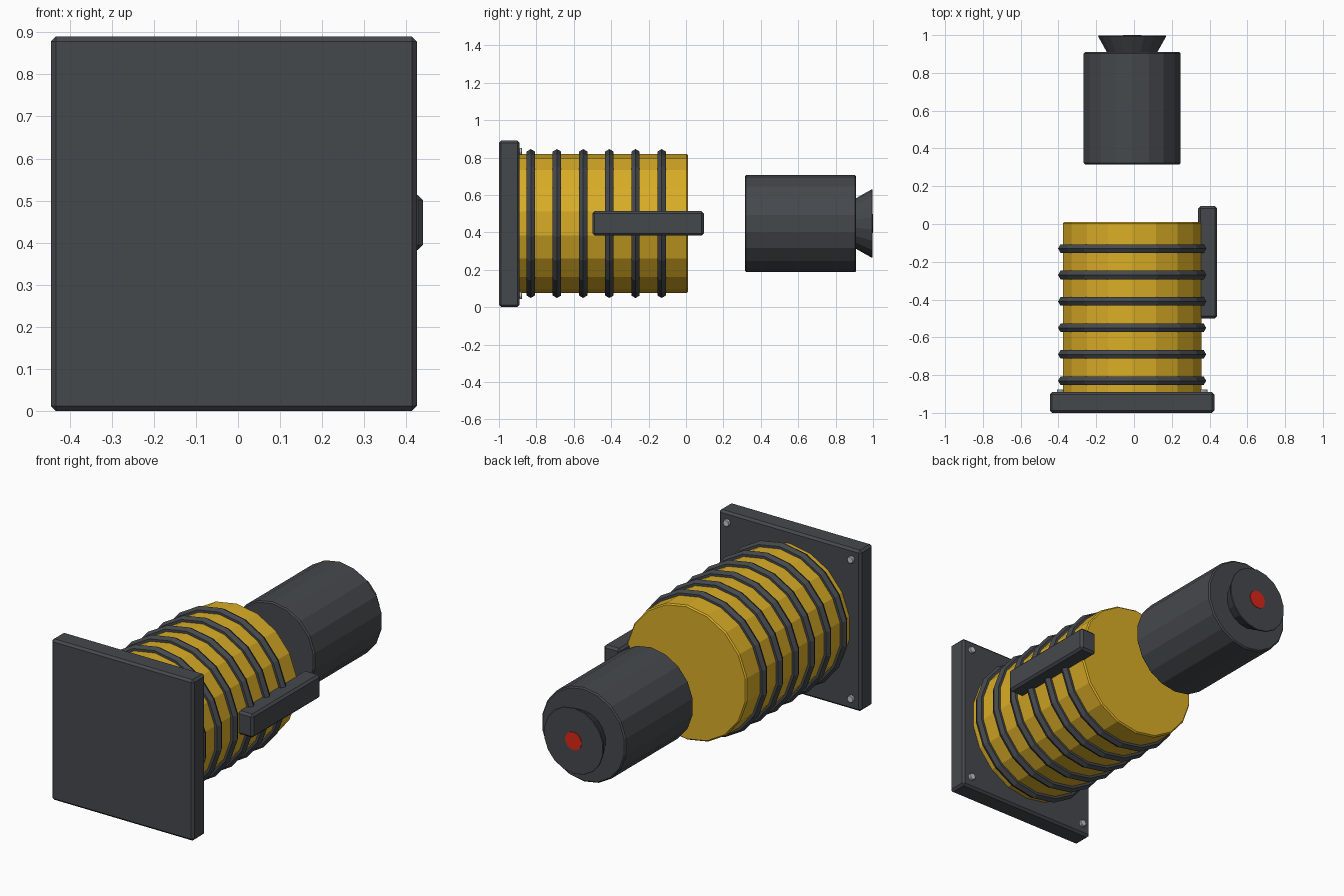
import bpy
import bmesh
from math import sin, cos, tau
from mathutils import Matrix

if "Cube" in bpy.data.objects:
    bpy.data.objects.remove(bpy.data.objects["Cube"], do_unlink=True)

CX, CZ = -0.01, 0.447   # the long axis runs along y through this point
SIDES = 18


def material(name, rgb, rough=0.6):
    mat = bpy.data.materials.new(name)
    mat.use_nodes = True
    mat.diffuse_color = (*rgb, 1)
    node = mat.node_tree.nodes["Principled BSDF"]
    node.inputs["Base Color"].default_value = (*rgb, 1)
    node.inputs["Roughness"].default_value = rough
    return mat


yellow = material("yellow paint", (0.70, 0.42, 0.02))
grey = material("dark grey", (0.06, 0.066, 0.073))
steel = material("bolt steel", (0.55, 0.57, 0.6))
red = material("red light", (0.7, 0.02, 0.01))


def finish(name, bm, mat, bevel=0):
    bmesh.ops.recalc_face_normals(bm, faces=bm.faces)
    mesh = bpy.data.meshes.new(name)
    bm.to_mesh(mesh)
    bm.free()
    mesh.materials.append(mat)
    obj = bpy.data.objects.new(name, mesh)
    bpy.context.collection.objects.link(obj)
    if bevel:
        mod = obj.modifiers.new("edge bevel", "BEVEL")
        mod.width = bevel
        mod.segments = 1
        mod.limit_method = "ANGLE"
    return obj


def lathe(name, profile, mat, x=CX, z=CZ, sides=SIDES, closed=False, bevel=0):
    """Turn (radius, y) points about the y axis; open profiles get end caps."""
    bm = bmesh.new()
    loops = [[bm.verts.new((x + r * sin(tau * i / sides), y, z + r * cos(tau * i / sides)))
              for i in range(sides)] for r, y in profile]
    pairs = list(zip(loops, loops[1:]))
    if closed:
        pairs.append((loops[-1], loops[0]))
    else:
        bm.faces.new(loops[0])
        bm.faces.new(loops[-1])
    for a, b in pairs:
        for i in range(sides):
            j = (i + 1) % sides
            bm.faces.new((a[i], a[j], b[j], b[i]))
    return finish(name, bm, mat, bevel)


def box(name, lo, hi, mat, bevel):
    bm = bmesh.new()
    size = [h - l for l, h in zip(lo, hi)]
    mid = [(h + l) / 2 for l, h in zip(lo, hi)]
    bmesh.ops.create_cube(bm, size=1, matrix=Matrix.Translation(mid) @ Matrix.Diagonal((*size, 1)))
    return finish(name, bm, mat, bevel)


# Square mounting plate and its corner bolts
box("mounting_plate", (-0.445, -1, 0), (0.425, -0.89, 0.89), grey, 0.012)
for sx, side in ((-1, "right"), (1, "left")):
    for sz, level in ((-1, "lower"), (1, "upper")):
        lathe(f"{level}_{side}_bolt", [(0.02, -0.9), (0.02, -0.876)], steel,
              x=CX + sx * 0.38, z=CZ + sz * 0.385, sides=8, bevel=0.003)

# Main drum with raised bands
lathe("drum", [(0.372, -0.9), (0.372, 0.01)], yellow, bevel=0.007)
for n in range(6):
    y = -0.83 + 0.14 * n
    section = [(0.372 + 0.026 * cos(tau * k / 6), y + 0.026 * sin(tau * k / 6)) for k in range(6)]
    lathe(f"drum_band_{n + 1}", section, grey, closed=True)

# Side handle
box("side_handle", (0.34, -0.5, 0.383), (0.44, 0.095, 0.513), grey, 0.012)

# Separate rear cylinder with flared end and small light
lathe("rear_cylinder", [(0.26, 0.315), (0.26, 0.91)], grey, bevel=0.007)
lathe("rear_flare", [(0.13, 0.9), (0.185, 0.997)], grey, bevel=0.004)
lathe("rear_light", [(0.05, 0.995), (0.05, 1.0)], red)
